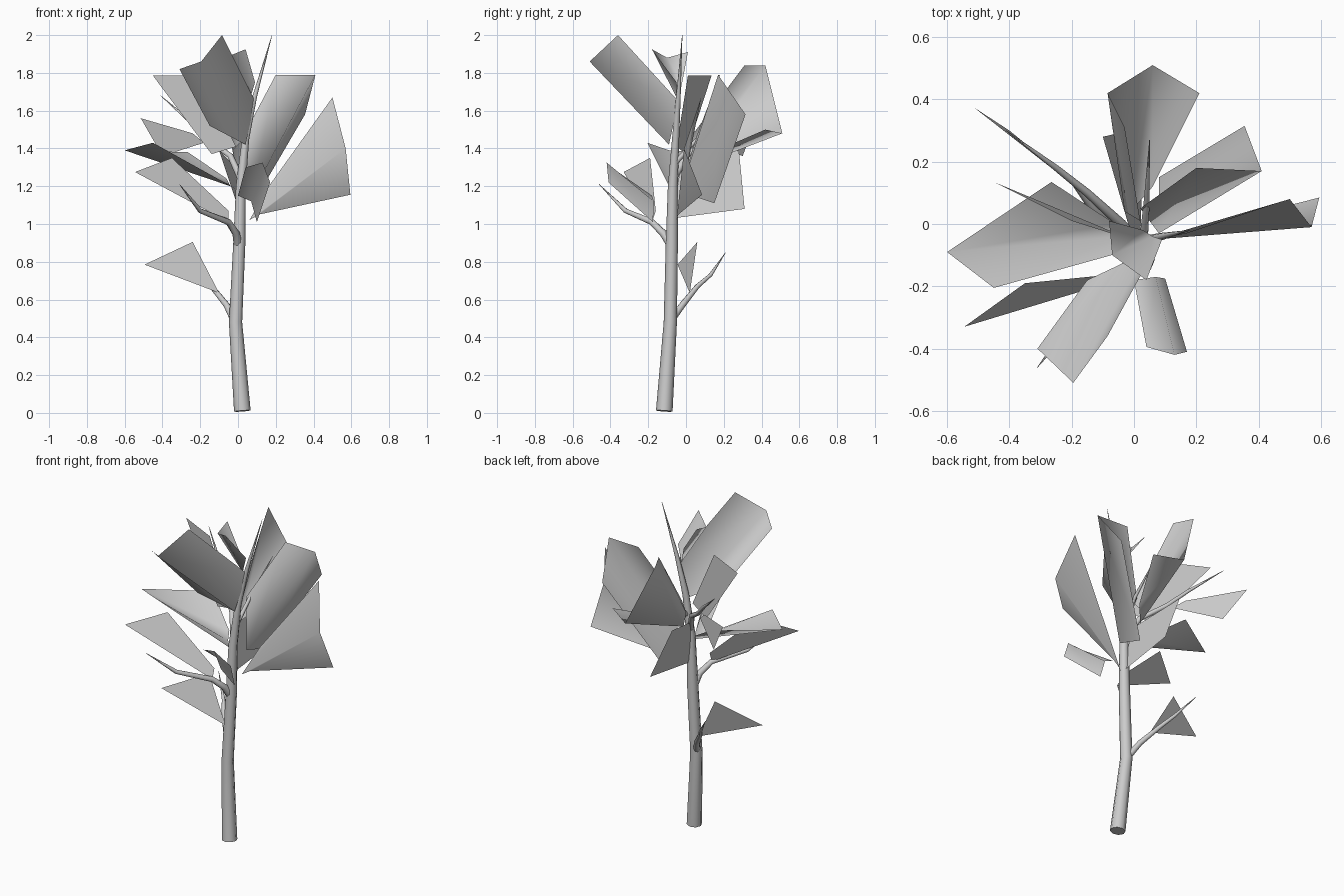
import bpy
import bmesh
from math import cos, sin, tau
from mathutils import Vector

SIDES = 8
UNIT = 0.01  # points below are given in hundredths

default_cube = bpy.data.objects.get("Cube")
if default_cube:
    bpy.data.objects.remove(default_cube, do_unlink=True)

# One grey for bark and leaves
grey = bpy.data.materials.new("Light Grey")
grey.use_nodes = True
grey_colour = (0.6, 0.6, 0.6, 1)
grey.diffuse_color = grey_colour
shader = next(n for n in grey.node_tree.nodes if n.type == "BSDF_PRINCIPLED")
shader.inputs["Base Color"].default_value = grey_colour


def finish(name, bm):
    """Turn a bmesh into a smooth shaded object in the scene."""
    for face in bm.faces:
        face.smooth = True
    mesh = bpy.data.meshes.new(name)
    bm.to_mesh(mesh)
    bm.free()
    mesh.materials.append(grey)
    obj = bpy.data.objects.new(name, mesh)
    bpy.context.scene.collection.objects.link(obj)
    return obj


def limb(name, *path):
    """Tapered tube through (x, y, z, radius) points."""
    bm = bmesh.new()
    points = [Vector(p[:3]) * UNIT for p in path]
    rings = []
    for i, point in enumerate(points):
        before = points[max(i - 1, 0)]
        after = points[min(i + 1, len(points) - 1)]
        turn = Vector((0, 0, 1)).rotation_difference(after - before)
        radius = path[i][3] * UNIT
        ring = []
        for k in range(SIDES):
            angle = tau * k / SIDES
            offset = Vector((cos(angle), sin(angle), 0)) * radius
            ring.append(bm.verts.new(point + turn @ offset))
        rings.append(ring)
    for low, high in zip(rings, rings[1:]):
        for k in range(SIDES):
            n = (k + 1) % SIDES
            bm.faces.new((low[k], low[n], high[n], high[k]))
    bm.faces.new(reversed(rings[0]))
    bm.faces.new(rings[-1])
    obj = finish(name, bm)
    # keep the end caps crisp
    bpy.ops.object.select_all(action="DESELECT")
    obj.select_set(True)
    bpy.context.view_layer.objects.active = obj
    bpy.ops.object.shade_smooth_by_angle(angle=tau / 6)


def leaf(name, outer, inner):
    """Thin blade whose outer edge is joined to its inner edge by a strip."""
    bm = bmesh.new()
    rim = [bm.verts.new(Vector(p) * UNIT) for p in outer]
    root = [bm.verts.new(Vector(p) * UNIT) for p in inner]
    for i in range(len(rim) - 1):
        if len(root) == 1:
            bm.faces.new((rim[i], rim[i + 1], root[0]))
        else:
            bm.faces.new((rim[i], rim[i + 1], root[i + 1], root[i]))
    finish(name, bm)


# Trunk and branches
limb("trunk", (2.3, -11.5, 1, 4.4), (-1.3, -8.3, 48, 3.5), (0.7, -7.5, 90, 3.2),
     (1.5, -7, 120, 2.6), (4, -5.5, 145, 1.9), (9, -4, 168, 1.2), (18, -2, 200, 0.1))
limb("lower_back_branch", (-2, -8, 49, 2), (-6, -2, 57, 1.7), (-14, 6, 67, 1.3),
     (-19, 13, 73, 1), (-28, 21, 85, 0.1))
limb("front_branch", (0, -8, 89, 2.3), (-1, -12, 95, 2), (-5, -18, 101, 1.7),
     (-20, -32, 107, 1.3), (-31, -46, 121, 0.1))
limb("upper_side_branch", (1, -6, 125, 1.8), (-4, 0, 136, 1.6), (-15, 10, 144, 1.3),
     (-25, 18, 154, 1), (-41, 30, 168, 0.1))
limb("upper_back_branch", (3, -6, 132, 1.4), (4, 6, 145, 1), (5, 27, 163, 0.1))

# Folded crown leaves
leaf("front_crown_leaf",
     [(-31, -40, 182), (-19.5, -51, 186), (-8.5, -36, 200)],
     [(-15, -18, 152), (4, -9, 142), (9, -4, 165)])
leaf("back_crown_leaf",
     [(-3, 31, 184), (-8.5, 42, 184), (6, 51, 148), (21, 42, 150)],
     [(2, 1, 144), (-3, 4, 139), (-1, 4, 130), (6, 12, 137)])
leaf("back_left_leaf",
     [(20, 18, 179), (41, 17, 179), (35.5, 31.5, 158)],
     [(2, 5, 145), (8, -3, 117), (8, 15, 111)])
leaf("left_leaf",
     [(50, 8, 167), (57, -1, 140), (59.5, 8.5, 115.5)],
     [(17, -3, 121), (6, -5, 102), (11, -4, 105)])
leaf("top_leaf",
     [(4, -18, 192.5), (-7, -10, 188), (-8, 1, 191)],
     [(9, -5, 175), (6, -4, 165), (3, -2, 175)])
leaf("front_leaf",
     [(4, -39.5, 130), (13, -42, 132.5), (17, -41, 122)],
     [(0, -18, 115), (7, -17, 112), (10, -17.5, 101)])

# Flat side leaves
leaf("right_leaf",
     [(-45, -20.5, 143), (-60, -9, 139), (-26.5, 13.5, 138)],
     [(0, -8, 118), (-4, -4, 120), (-6, 0, 124)])
leaf("front_right_leaf",
     [(-54.5, -33, 127.5), (-35, -19, 135)],
     [(-5, -18, 101), (-5, -16, 107)])
leaf("upper_right_leaf",
     [(-45, 13.5, 178.5), (-20, 1, 178.5)],
     [(-14, 0, 137), (-1, -5, 141)])
leaf("twig_leaf",
     [(-51.5, 37.5, 156), (-40, 30, 136)],
     [(-24, 16, 148), (-18, 12, 143)])
leaf("back_leaf",
     [(-10, 28, 139), (3, 31, 108)],
     [(-1, -3, 130), (2, -7, 103)])
leaf("lower_right_leaf",
     [(-49.5, -4.5, 78.5), (-24, 6, 90.5)],
     [(-10, 2, 63.5)])
